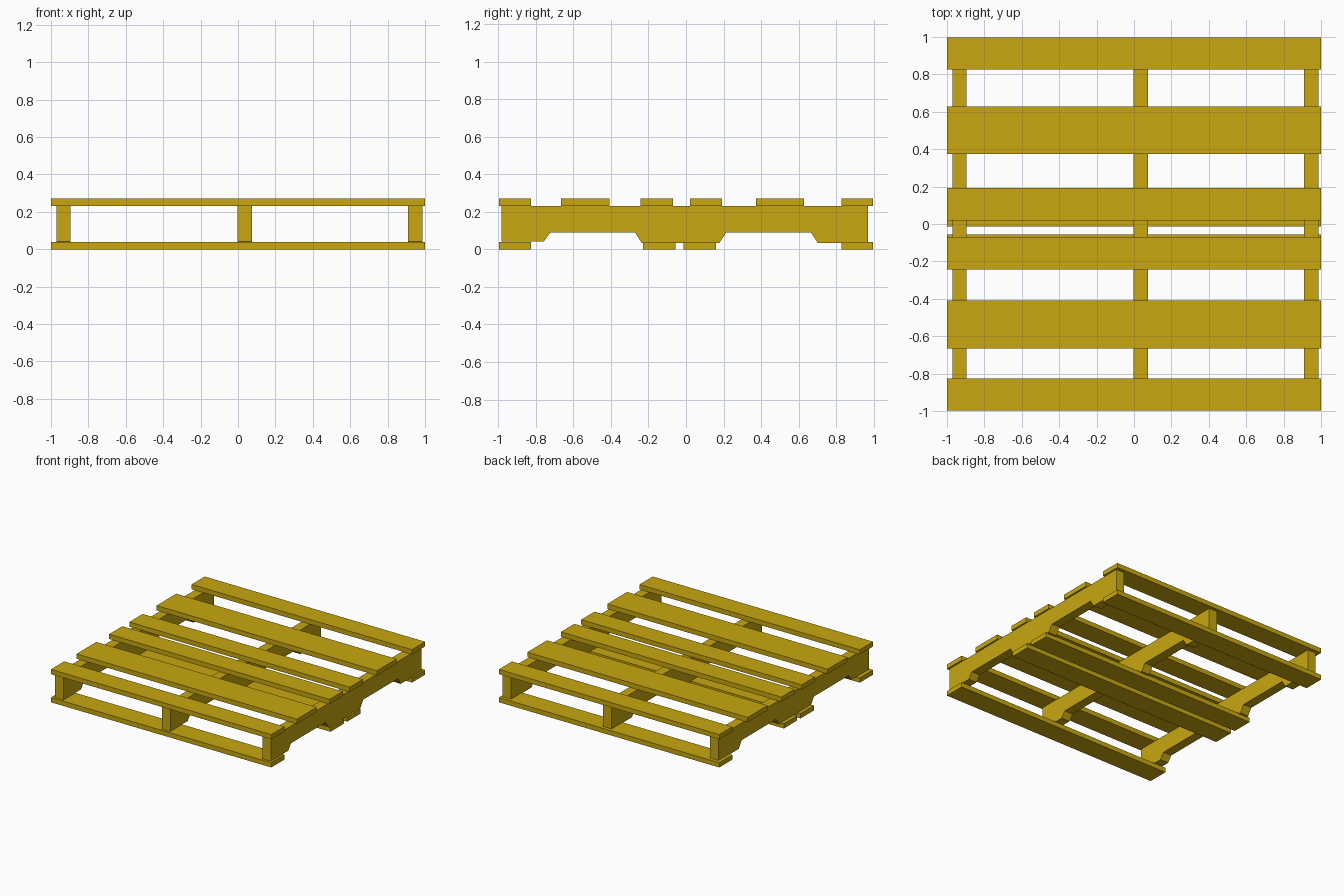
import bpy, bmesh

if "Cube" in bpy.data.objects:
    bpy.data.objects.remove(bpy.data.objects["Cube"])

wood = bpy.data.materials.new("yellow_wood")
wood.diffuse_color = (0.58, 0.39, 0.005, 1)
wood.use_nodes = True
wood.node_tree.nodes["Principled BSDF"].inputs["Base Color"].default_value = wood.diffuse_color


def extrude_x(name, profile, x0, x1):
    """Extrude a closed (y, z) outline from x0 to x1."""
    bm = bmesh.new()
    face = bm.faces.new([bm.verts.new((x0, y, z)) for y, z in profile])
    ext = bmesh.ops.extrude_face_region(bm, geom=[face])
    verts = [g for g in ext["geom"] if isinstance(g, bmesh.types.BMVert)]
    bmesh.ops.translate(bm, vec=(x1 - x0, 0, 0), verts=verts)
    bmesh.ops.recalc_face_normals(bm, faces=bm.faces)
    mesh = bpy.data.meshes.new(name)
    bm.to_mesh(mesh)
    bm.free()
    mesh.materials.append(wood)
    ob = bpy.data.objects.new(name, mesh)
    bpy.context.collection.objects.link(ob)
    return ob


def board(name, y0, y1, z0, z1):
    extrude_x(name, [(y0, z0), (y1, z0), (y1, z1), (y0, z1)], -1, 1)


# Deck boards on top
top = [(-0.997, -0.825), (-0.665, -0.408), (-0.242, -0.07),
       (0.02, 0.192), (0.373, 0.628), (0.827, 0.997)]
for i, (a, b) in enumerate(top):
    board(f"top_board_{i + 1}", a, b, 0.231, 0.27)

# Boards underneath
bottom = [(-0.997, -0.825), (-0.23, -0.057), (-0.013, 0.16), (0.827, 0.997)]
for i, (a, b) in enumerate(bottom):
    board(f"bottom_board_{i + 1}", a, b, 0.0, 0.039)

# Notched stringers with fork openings
notched = [(-0.983, 0.231), (-0.983, 0.042), (-0.757, 0.042), (-0.722, 0.09),
           (-0.272, 0.09), (-0.235, 0.034), (0.178, 0.034), (0.215, 0.09),
           (0.665, 0.09), (0.702, 0.033), (0.968, 0.033), (0.968, 0.231)]
for name, x in (("left", -0.971), ("middle", -0.002), ("right", 0.91)):
    extrude_x(f"{name}_stringer", notched, x, x + 0.076)
